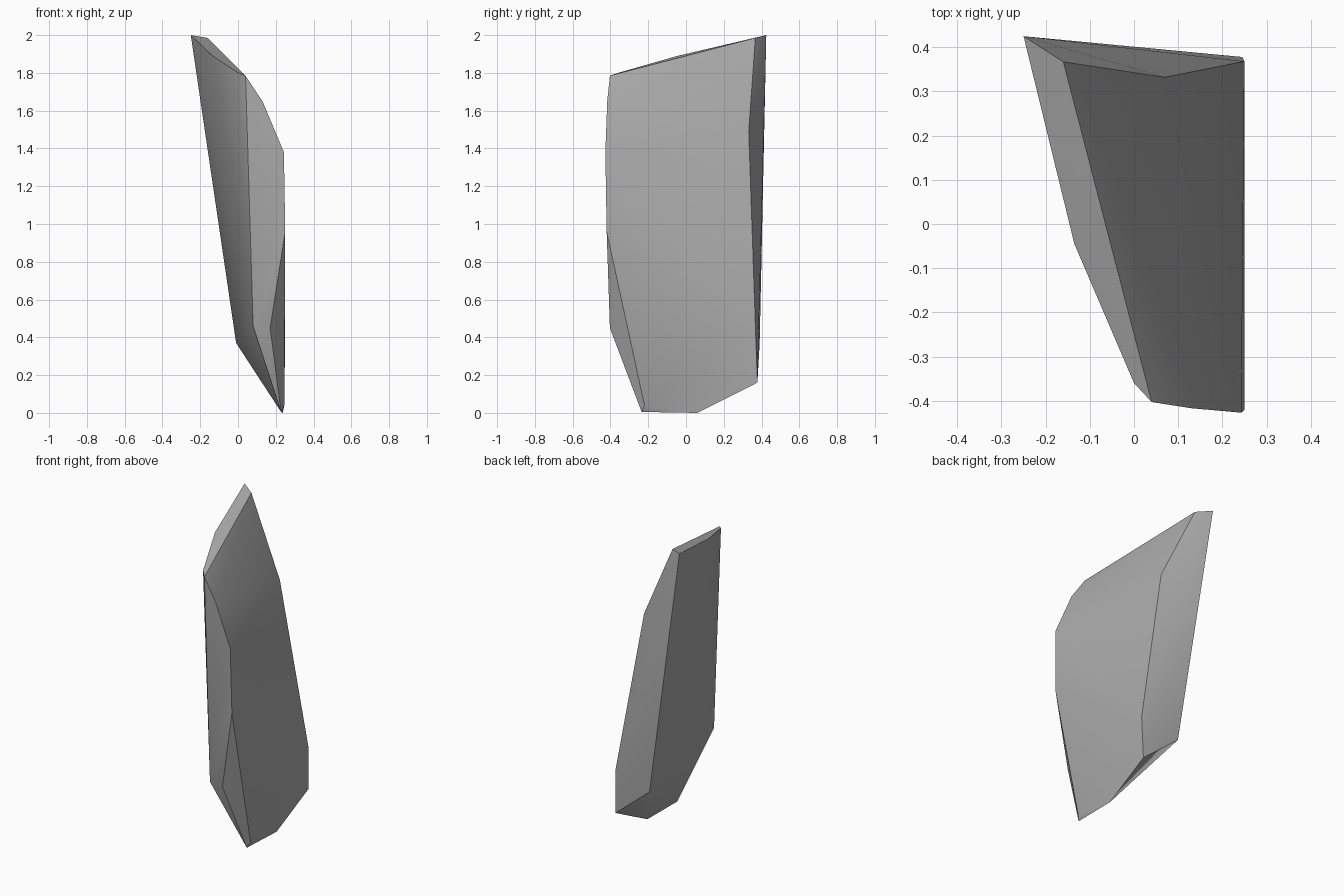
import bpy, bmesh, math

cube = bpy.data.objects.get("Cube")
if cube:
    bpy.data.objects.remove(cube, do_unlink=True)

# Stone colour
stone = bpy.data.materials.new("stone_grey")
stone.use_nodes = True
grey = (0.4, 0.4, 0.4, 1)
stone.diffuse_color = grey
stone.node_tree.nodes["Principled BSDF"].inputs["Base Color"].default_value = grey

# Corners of the chipped shard
tip = [(-0.25, 0.425, 2.0), (-0.16, 0.367, 1.985), (-0.135, -0.045, 1.89),
       (0.0, -0.36, 1.80), (0.04, -0.403, 1.785)]
back_edge = [(0.07, 0.332, 1.49), (0.25, 0.368, 0.44), (0.245, 0.378, 0.16),
             (-0.01, 0.39, 0.37)]
front_edge = [(0.13, -0.417, 1.65), (0.243, -0.427, 1.38), (0.25, -0.42, 0.96),
              (0.17, -0.403, 0.45), (0.08, -0.403, 0.46)]
foot = [(0.228, -0.235, 0.005), (0.237, 0.06, 0.0), (0.245, -0.22, 0.04)]

# Wrap the corners in a faceted skin
bm = bmesh.new()
for co in tip + back_edge + front_edge + foot:
    bm.verts.new(co)
hull = bmesh.ops.convex_hull(bm, input=bm.verts)
loose = [v for v in bm.verts if not v.link_faces]
bmesh.ops.delete(bm, geom=loose, context="VERTS")
bmesh.ops.dissolve_limit(bm, angle_limit=math.radians(1),
                         verts=bm.verts, edges=bm.edges)
bmesh.ops.recalc_face_normals(bm, faces=bm.faces)
mesh = bpy.data.meshes.new("rock_shard")
bm.to_mesh(mesh)
bm.free()
mesh.materials.append(stone)

shard = bpy.data.objects.new("rock_shard", mesh)
bpy.context.collection.objects.link(shard)

# Soft shading across shallow facets, crisp on the breaks
bpy.ops.object.select_all(action="DESELECT")
shard.select_set(True)
bpy.context.view_layer.objects.active = shard
bpy.ops.object.shade_smooth_by_angle(angle=math.radians(30))
